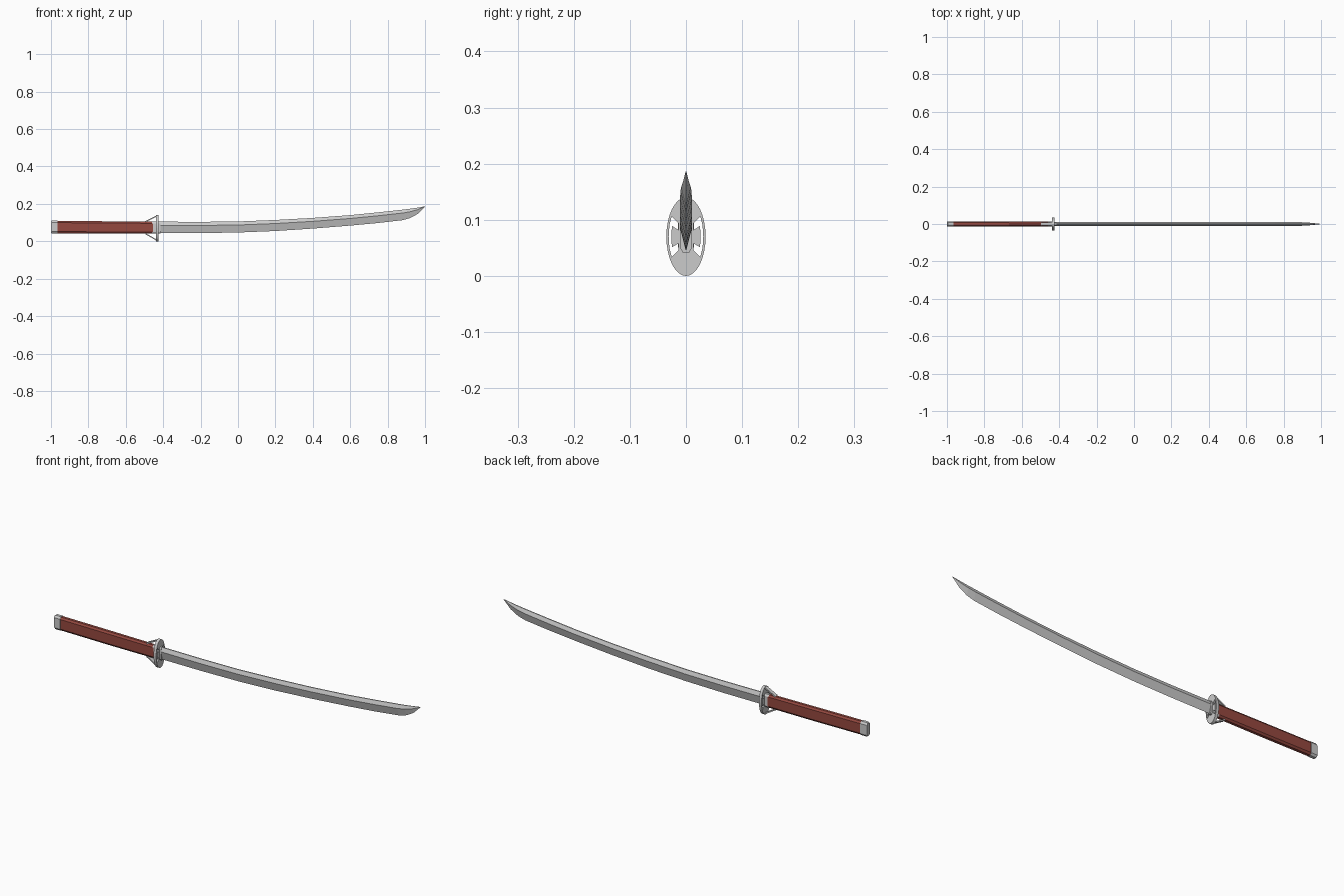
import bpy, bmesh, math
from mathutils import Vector

if "Cube" in bpy.data.objects:
    bpy.data.objects.remove(bpy.data.objects["Cube"])


def finish(name, bm, color=None):
    bmesh.ops.recalc_face_normals(bm, faces=bm.faces[:])
    me = bpy.data.meshes.new(name)
    bm.to_mesh(me)
    bm.free()
    ob = bpy.data.objects.new(name, me)
    bpy.context.collection.objects.link(ob)
    if color:
        mat = bpy.data.materials.new(name + "_colour")
        mat.diffuse_color = color
        mat.use_nodes = True
        mat.node_tree.nodes["Principled BSDF"].inputs["Base Color"].default_value = mat.diffuse_color
        me.materials.append(mat)
    return ob


def loft(name, rings, color=None):
    """Skin a list of equal-length point rings and cap both ends."""
    bm = bmesh.new()
    vs = [[bm.verts.new(p) for p in r] for r in rings]
    n = len(vs[0])
    for a, b in zip(vs, vs[1:]):
        for i in range(n):
            bm.faces.new((a[i], a[(i + 1) % n], b[(i + 1) % n], b[i]))
    bm.faces.new(vs[0])
    bm.faces.new(vs[-1])
    return finish(name, bm, color)


def oct_ring(x, zc, hy, hz):
    k, m = 0.5 * hy, 0.72 * hz
    pts = [(k, hz), (hy, m), (hy, -m), (k, -hz), (-k, -hz), (-hy, -m), (-hy, m), (-k, hz)]
    return [(x, y, zc + z) for y, z in pts]


def ellipse_ring(x, ry, rz, n=32):
    return [(x, ry * math.cos(2 * math.pi * i / n), 0.07 + rz * math.sin(2 * math.pi * i / n))
            for i in range(n)]


def bar(name, a, b, hy, t):
    """Flat strut between two points in the xz plane."""
    a, b = Vector(a), Vector(b)
    d = (b - a).normalized()
    nrm = Vector((-d.z, 0, d.x)) * t
    y = Vector((0, hy, 0))
    return loft(name, [[p + nrm + y, p + nrm - y, p - nrm - y, p - nrm + y] for p in (a, b)])


# blade: x, edge z, spine z, half thickness
stations = [(-0.43, 0.044, 0.105, 0.0105), (-0.2, 0.044, 0.104, 0.0105), (0.0, 0.047, 0.106, 0.0105),
            (0.2, 0.055, 0.114, 0.0105), (0.4, 0.068, 0.125, 0.0105), (0.6, 0.084, 0.140, 0.0105),
            (0.75, 0.098, 0.155, 0.0105), (0.88, 0.113, 0.169, 0.010), (0.92, 0.124, 0.174, 0.0085),
            (0.96, 0.146, 0.180, 0.005), (1.0, 0.1855, 0.187, 0.0004)]
rings = []
for x, lo, hi, w in stations:
    ridge = lo + (hi - lo) * 0.68
    rings.append([(x, 0, lo), (x, w, ridge), (x, 0.25 * w, hi), (x, -0.25 * w, hi), (x, -w, ridge)])
loft("blade", rings)

# collar where the blade meets the guard
loft("blade_collar", [oct_ring(-0.43, 0.073, 0.0105, 0.032), oct_ring(-0.415, 0.073, 0.0105, 0.032)])

# handle, pommel cap and ferrule
loft("handle", [oct_ring(-0.968, 0.076, 0.0135, 0.033), oct_ring(-0.7, 0.074, 0.0135, 0.033),
                oct_ring(-0.455, 0.073, 0.0125, 0.032)], (0.30, 0.065, 0.05, 1))
loft("pommel", [oct_ring(-1.0, 0.076, 0.0125, 0.031), oct_ring(-0.995, 0.076, 0.0145, 0.0345),
                oct_ring(-0.964, 0.076, 0.0145, 0.0345)])
loft("ferrule", [oct_ring(-0.46, 0.073, 0.0125, 0.0325), oct_ring(-0.43, 0.073, 0.0125, 0.0325)])

# oval guard with a pierced window on each side
guard = loft("guard", [ellipse_ring(-0.438, 0.035, 0.07), ellipse_ring(-0.424, 0.035, 0.07)])
window = [(0.0135, 0.012), (0.025, 0.019), (0.0262, 0), (0.025, -0.019), (0.0135, -0.012),
          (0.0135, -0.024), (0.0255, -0.036), (0.0295, -0.020), (0.0308, 0),
          (0.0295, 0.020), (0.0255, 0.036), (0.0135, 0.024)]
for s, side in ((1, "right"), (-1, "left")):
    cutter = loft("window_cutter_" + side,
                  [[(x, s * y, 0.07 + z) for y, z in window] for x in (-0.47, -0.40)])
    cutter.hide_render = True
    cutter.hide_set(True)
    mod = guard.modifiers.new("window_" + side, "BOOLEAN")
    mod.object = cutter
    mod.operation = "DIFFERENCE"
    mod.solver = "EXACT"

# apply the cuts and drop the cutters
bpy.context.view_layer.update()
cut = bpy.data.meshes.new_from_object(guard.evaluated_get(bpy.context.evaluated_depsgraph_get()))
guard.modifiers.clear()
guard.data = cut
for ob in [o for o in bpy.data.objects if "cutter" in o.name]:
    bpy.data.objects.remove(ob)

# slanted struts from the handle to the guard rim
bar("upper_strut", (-0.495, 0, 0.105), (-0.433, 0, 0.136), 0.009, 0.003)
bar("lower_strut", (-0.495, 0, 0.041), (-0.433, 0, 0.005), 0.009, 0.003)
